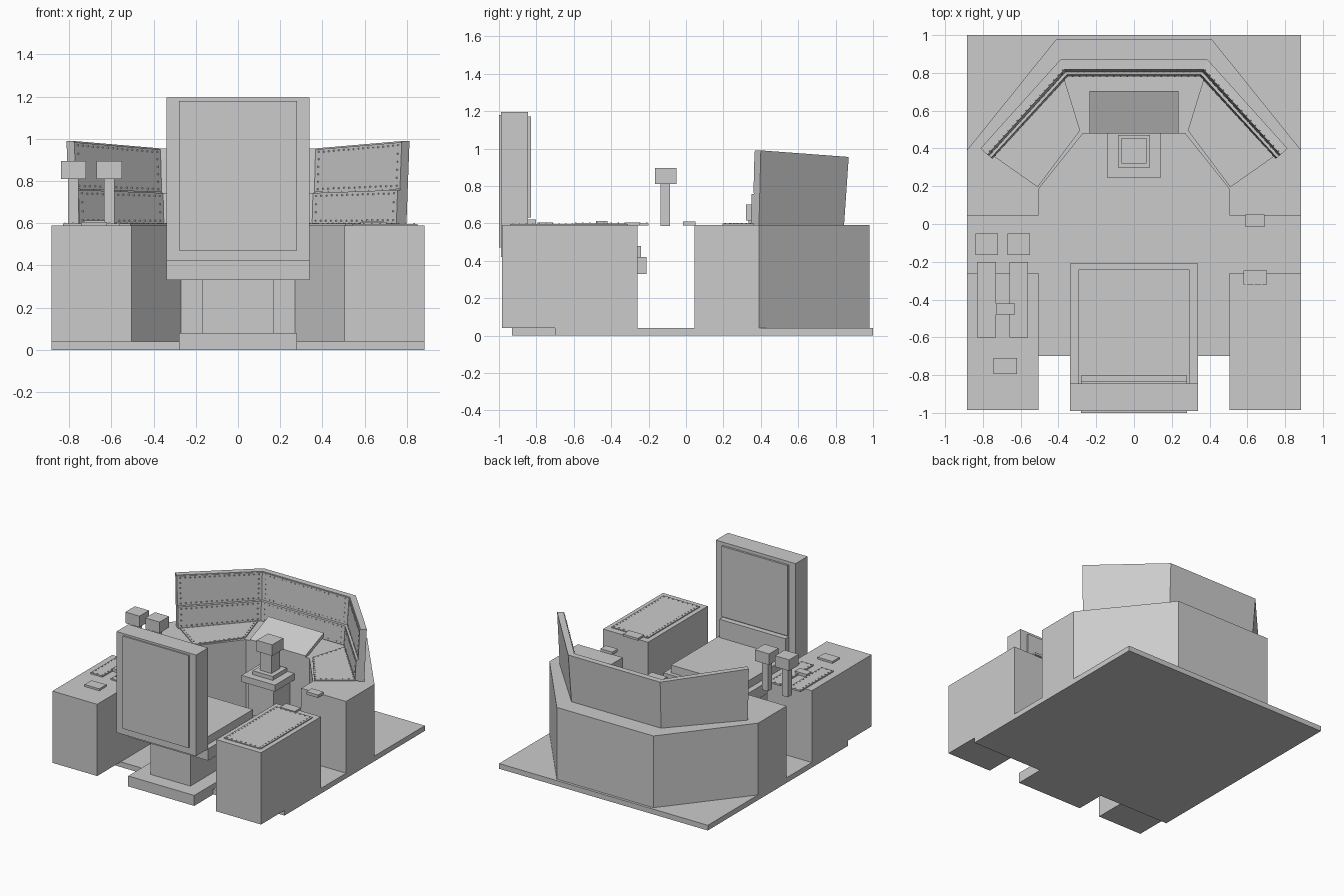
import bpy
import bmesh
from mathutils import Vector, Matrix

if "Cube" in bpy.data.objects:
    bpy.data.objects.remove(bpy.data.objects["Cube"])


def finish(name, bm):
    bmesh.ops.recalc_face_normals(bm, faces=bm.faces)
    me = bpy.data.meshes.new(name)
    bm.to_mesh(me)
    bm.free()
    ob = bpy.data.objects.new(name, me)
    bpy.context.collection.objects.link(ob)
    return ob


def loft(name, bottom, top):
    """Solid between two matching loops of 3D points."""
    bm = bmesh.new()
    a = [bm.verts.new(p) for p in bottom]
    b = [bm.verts.new(p) for p in top]
    bm.faces.new(a[::-1])
    bm.faces.new(b)
    for i in range(len(a)):
        j = (i + 1) % len(a)
        bm.faces.new((a[i], a[j], b[j], b[i]))
    return finish(name, bm)


def prism(name, outline, z0, z1):
    return loft(name, [(x, y, z0) for x, y in outline], [(x, y, z1) for x, y in outline])


def box(name, x0, x1, y0, y1, z0, z1):
    return prism(name, [(x0, y0), (x1, y0), (x1, y1), (x0, y1)], z0, z1)


rivet_bm = bmesh.new()


def rivet_row(p, q, step=0.035, size=0.007):
    p, q = Vector(p), Vector(q)
    n = max(2, int((q - p).length / step))
    for i in range(n + 1):
        bmesh.ops.create_cube(rivet_bm, size=size,
                              matrix=Matrix.Translation(p.lerp(q, i / n)))


def rivet_loop(pts):
    for i, p in enumerate(pts):
        rivet_row(p, pts[(i + 1) % len(pts)])


# floor
box("floor", -.885, .885, -.70, 1.0, 0, .04)

# front console wrapping round the pilot
half = [(.27, .48), (.505, .185), (.505, .045), (.885, .045), (.885, .39), (.41, .98)]
prism("front_console", half + [(-x, y) for x, y in half[::-1]], .04, .59)

# thin deck plates on the console wings
for s, side in ((-1, "left"), (1, "right")):
    plate = [(s * x, y) for x, y in ((.285, .495), (.51, .195), (.745, .36), (.37, .77))]
    prism(side + "_deck_plate", plate, .588, .598)
    mid = sum((Vector(p) for p in plate), Vector((0, 0))) / 4
    rivet_loop([(*Vector(p).lerp(mid, .06), .598) for p in plate])

# instrument wall: corners as (bottom xy, top xy, thickness direction, top z)
corners = []
for s, order in ((-1, (0, 1)), (1, (1, 0))):
    data = (((.765, .36), (.78, .37), (.033, .03), .99),
            ((.36, .80), (.37, .825), (.02, .045), .955))
    for k in order:
        b, t, d, z = data[k]
        corners.append((Vector((s * b[0], b[1], .59)), Vector((s * t[0], t[1], z)),
                        Vector((s * d[0], d[1], 0))))


def wall_point(i, t, d):
    b, top, n = corners[i]
    return b.lerp(top, t) + n * d


def wall_piece(name, i, t0, t1, d0, d1):
    loops = [[wall_point(i, t, d0), wall_point(i + 1, t, d0),
              wall_point(i + 1, t, d1), wall_point(i, t, d1)] for t in (t0, t1)]
    loft(name, *loops)


for i, side in enumerate(("left", "centre", "right")):
    wall_piece(side + "_wall", i, 0, 1, 0, 1)
    wall_piece(side + "_lower_panel", i, .02, .42, -.45, 0)
    wall_piece(side + "_upper_panel", i, .43, .985, -.12, 0)
    for t0, t1, d in ((.06, .38, -.45), (.47, .95, -.12)):
        ring = []
        for t, (u, v) in ((t0, (.04, .96)), (t1, (.96, .04))):
            a, b = wall_point(i, t, d), wall_point(i + 1, t, d)
            ring += [a.lerp(b, u), a.lerp(b, v)]
        rivet_loop(ring)

# tilted centre display
loft("centre_display",
     [(-.235, .48, .575), (.235, .48, .575), (.235, .705, .66), (-.235, .705, .66)],
     [(-.235, .48, .60), (.235, .48, .60), (.235, .705, .69), (-.235, .705, .69)])
prism_side = [(y, z) for y, z in ((.52, .58), (.68, .58), (.68, .66), (.52, .60))]
loft("display_mount", [(-.18, y, z) for y, z in prism_side], [(.18, y, z) for y, z in prism_side])

# control stick on its pedestal
box("stick_column", -.105, .105, .28, .48, .04, .39)
box("stick_pedestal_top", -.142, .142, .245, .48, .39, .44)
box("stick_base", -.085, .085, .30, .47, .44, .47)
box("stick_shaft", -.05, .05, .335, .44, .47, .62)
box("stick_grip", -.066, .066, .32, .455, .615, .70)

# side consoles
for s, side in ((-1, "left"), (1, "right")):
    xs = sorted((s * .505, s * .885))
    box(side + "_side_console", *xs, -.985, -.26, .04, .59)

# left console: throttle levers, tracks and switch blocks
for n, x in enumerate((-.78, -.61)):
    box(f"throttle_track_{n}", x - .05, x + .05, -.60, -.20, .588, .60)
    box(f"throttle_lever_{n}", x - .025, x + .025, -.135, -.085, .585, .81)
    box(f"throttle_grip_{n}", x - .06, x + .06, -.165, -.05, .81, .895)
    rivet_loop([(x + a, y, .60) for a, y in ((-.04, -.59), (.04, -.59), (.04, -.21), (-.04, -.21))])
box("throttle_lock", -.73, -.63, -.48, -.42, .588, .612)
box("left_switch_block", -.745, -.62, -.795, -.71, .588, .605)

# right console: riveted cover plate and tabs
box("right_cover_plate", .54, .85, -.94, -.31, .588, .597)
rivet_loop([(x, y, .597) for x, y in ((.555, -.925), (.835, -.925), (.835, -.325), (.555, -.325))])
box("right_console_tab", .58, .705, -.32, -.245, .588, .605)
box("front_console_tab", .59, .69, -.015, .05, .588, .61)

# seat
box("seat_base", -.28, .28, -.93, -.42, 0, .08)
box("seat_pedestal", -.17, .17, -.82, -.50, .08, .33)
box("seat_pan", -.338, .338, -.845, -.21, .33, .42)
box("seat_cushion", -.295, .295, -.845, -.24, .42, .48)
box("backrest", -.338, .338, -.99, -.845, .42, 1.195)
box("backrest_rear_panel", -.28, .28, -1.0, -.985, .47, 1.18)
box("backrest_cushion", -.28, .28, -.85, -.83, .63, 1.17)
box("lumbar_cushion", -.28, .28, -.85, -.803, .48, .62)

# rivets
finish("rivets", rivet_bm)
